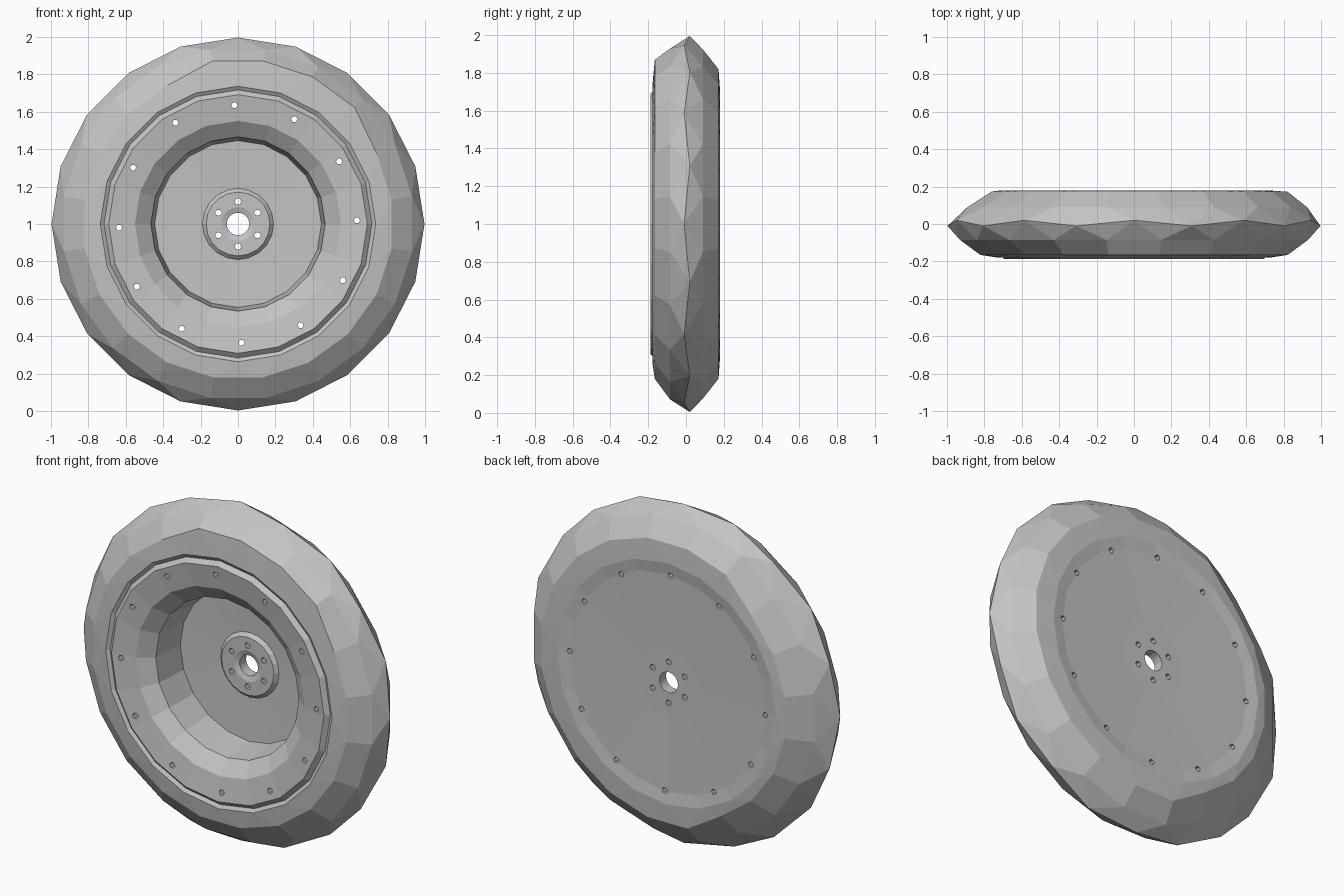
import bpy, bmesh, math

if "Cube" in bpy.data.objects:
    bpy.data.objects.remove(bpy.data.objects["Cube"])

grey = bpy.data.materials.new("plain grey")
grey.diffuse_color = (0.55, 0.55, 0.55, 1)
grey.use_nodes = True
grey.node_tree.nodes["Principled BSDF"].inputs["Base Color"].default_value = grey.diffuse_color


def finish(bm, name):
    bmesh.ops.recalc_face_normals(bm, faces=bm.faces)
    me = bpy.data.meshes.new(name)
    bm.to_mesh(me)
    bm.free()
    me.materials.append(grey)
    ob = bpy.data.objects.new(name, me)
    bpy.context.collection.objects.link(ob)
    return ob


def revolve(name, profile, n, closed):
    """Spin (radius, y, half-step offset, zigzag) points round the axle.
    A radius may be a function of the angle in degrees."""
    bm = bmesh.new()
    rings = []
    for r, y, off, zig in profile:
        ring = []
        for j in range(n):
            a = 2 * math.pi * (j + off) / n
            d = r(math.degrees(a)) if callable(r) else r
            dy = zig if j % 2 else -zig
            ring.append(bm.verts.new((d * math.cos(a), y + dy, 1 + d * math.sin(a))))
        rings.append(ring)
    pairs = list(range(len(rings) - 1)) + ([len(rings) - 1] if closed else [])
    for i in pairs:
        k = (i + 1) % len(rings)
        A, B, oa, ob = rings[i], rings[k], profile[i][2], profile[k][2]
        if oa > ob:
            A, B = B, A
        for j in range(n):
            m = (j + 1) % n
            if oa == ob:
                bm.faces.new((A[j], A[m], B[m], B[j]))
            else:
                bm.faces.new((A[j], A[m], B[j]))
                bm.faces.new((A[m], B[m], B[j]))
    return finish(bm, name)


def front_shoulder(deg):
    """Fuller shoulder at the upper right, worn flatter elsewhere."""
    return 0.88 if 30 < deg < 100 else 0.83


def back_shoulder(deg):
    """The back is cut to a plain cone on the left side."""
    return 0.77 if 125 < deg < 260 else 0.83


def back_middle(deg):
    return 0.90 if 125 < deg < 260 else 0.935


# Faceted tyre with a pointed, zigzag crown and sloping shoulders
revolve("tyre", [
    (0.735, -0.178, 0, 0), (front_shoulder, -0.165, 0.5, 0), (0.94, -0.085, 0.5, 0),
    (0.995, 0.005, 0, 0.015), (back_middle, 0.09, 0.5, 0),
    (back_shoulder, 0.172, 0.5, 0), (0.71, 0.18, 0, 0)], 20, False)

# Rim: flat bolted ring, deep dish, hub and nearly flat back
rim = revolve("rim", [
    (0.735, -0.178, 0, 0), (0.715, -0.165, 0, 0), (0.69, -0.188, 0, 0),
    (0.55, -0.165, 0, 0), (0.465, -0.10, 0, 0), (0.445, 0.10, 0, 0),
    (0.19, 0.11, 0, 0), (0.17, 0.09, 0, 0), (0.09, 0.09, 0, 0),
    (0.06, 0.10, 0, 0), (0.06, 0.16, 0, 0), (0.20, 0.16, 0, 0),
    (0.64, 0.17, 0, 0), (0.71, 0.18, 0, 0)], 20, True)

# Bolt holes: twelve round the ring, six round the hub
bm = bmesh.new()
for count, dist, size, phase in ((12, 0.635, 0.017, 0.03), (6, 0.12, 0.018, math.pi / 6)):
    for i in range(count):
        a = phase + 2 * math.pi * i / count
        loops = []
        for y in (-0.4, 0.4):
            loops.append([bm.verts.new((dist * math.cos(a) + size * math.cos(t * math.pi / 3), y,
                                        1 + dist * math.sin(a) + size * math.sin(t * math.pi / 3)))
                          for t in range(6)])
        for t in range(6):
            u = (t + 1) % 6
            bm.faces.new((loops[0][t], loops[0][u], loops[1][u], loops[1][t]))
        bm.faces.new(loops[0])
        bm.faces.new(loops[1])
cutter = finish(bm, "hole_cutter")
cutter.hide_render = True
mod = rim.modifiers.new("holes", 'BOOLEAN')
mod.operation = 'DIFFERENCE'
mod.solver = 'EXACT'
mod.object = cutter
bpy.context.view_layer.objects.active = rim
bpy.ops.object.modifier_apply(modifier=mod.name)
bpy.data.objects.remove(cutter)
